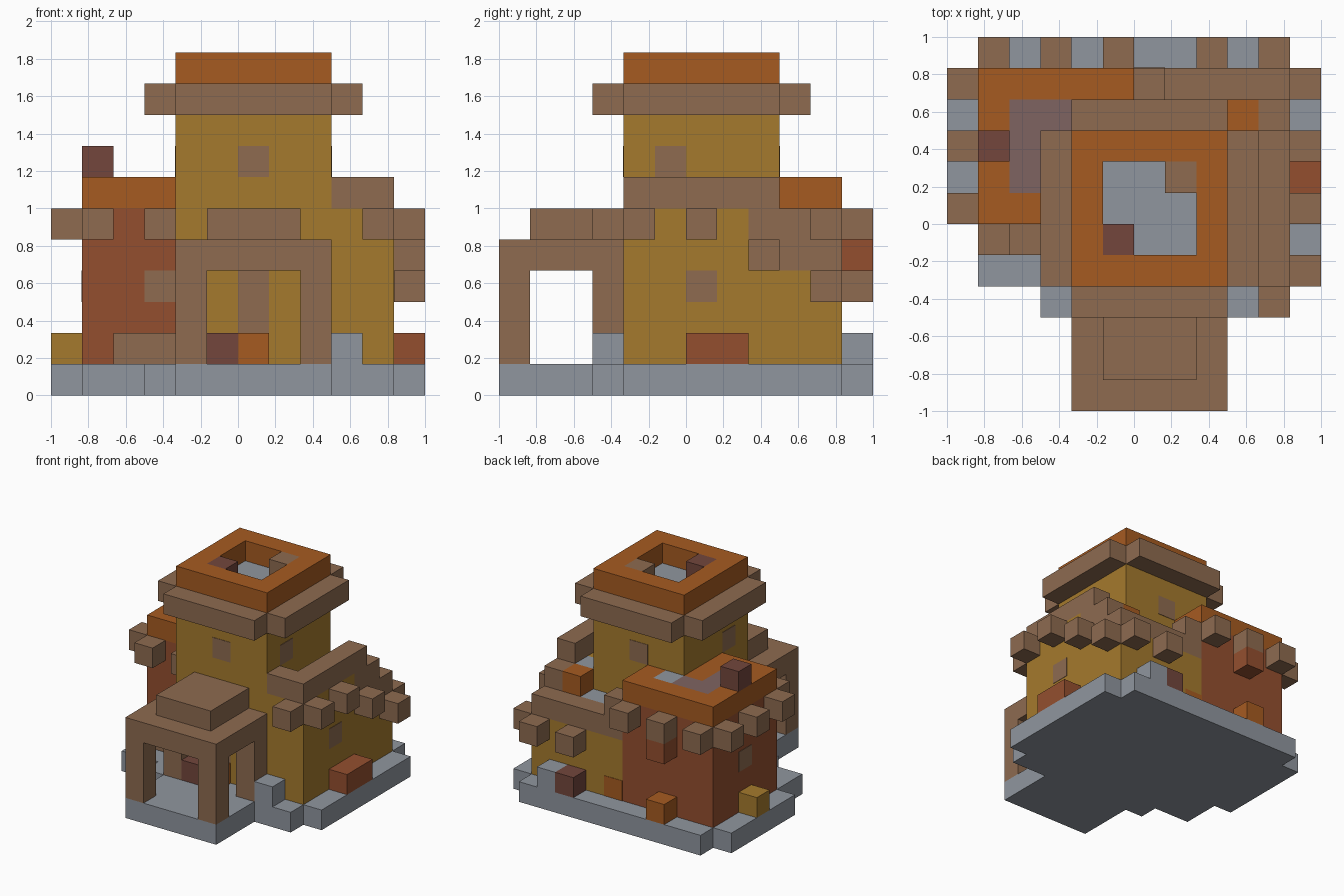
import bpy
import bmesh
from mathutils import Vector

old = bpy.data.objects.get("Cube")
if old:
    bpy.data.objects.remove(old)

U = 1 / 6  # block size


def linear(c):
    c /= 255
    return c / 12.92 if c <= 0.04045 else ((c + 0.055) / 1.055) ** 2.4


def material(name, *rgb):
    m = bpy.data.materials.new(name)
    col = [linear(c) for c in rgb] + [1]
    m.use_nodes = True
    m.diffuse_color = col
    m.node_tree.nodes["Principled BSDF"].inputs["Base Color"].default_value = col
    return m


timber = material("timber brown", 142, 107, 80)
clay = material("orange clay", 166, 91, 33)
ochre = material("ochre plaster", 165, 122, 45)
brick = material("brick red", 148, 79, 47)
stone = material("grey stone", 144, 150, 159)
maroon = material("dark maroon", 115, 70, 60)
mauve = material("mauve tile", 127, 100, 97)


def blocks(name, mat, *boxes):
    """One object from boxes given as (x0, x1, y0, y1, z0, z1) in block units."""
    bm = bmesh.new()
    for x0, x1, y0, y1, z0, z1 in boxes:
        size = Vector((x1 - x0, y1 - y0, z1 - z0)) * U
        mid = Vector((x0 + x1 - 12, y0 + y1 - 12, z0 + z1)) * U / 2
        made = bmesh.ops.create_cube(bm, size=1)["verts"]
        bmesh.ops.scale(bm, vec=size, verts=made)
        bmesh.ops.translate(bm, vec=mid, verts=made)
    mesh = bpy.data.meshes.new(name)
    bm.to_mesh(mesh)
    bm.free()
    mesh.materials.append(mat)
    ob = bpy.data.objects.new(name, mesh)
    bpy.context.scene.collection.objects.link(ob)


def cube(x, y, z):
    return (x, x + 1, y, y + 1, z, z + 1)


def plate(x, y, z, h=1):
    """Thin patch over the block at x, y, z, standing just proud of it."""
    e = 0.02
    return (x - e * (x % 1 == 0), x + 1, y, y + 1, z, z + h)


# Stepped stone foundation
blocks("foundation", stone, (1, 11, 4, 12, 0, 1), (0, 1, 6, 11, 0, 1),
       (11, 12, 4, 11, 0, 1), (3, 11, 3, 4, 0, 1), (4, 9, 0, 3, 0, 1))
blocks("foundation_stones", stone, cube(9, 3, 1), cube(9, 11, 1))

# Central tower with overhanging gallery and hollow crown
blocks("tower", ochre, (4, 9, 4, 9, 1, 9))
blocks("tower_gallery", timber, (4, 9, 3, 4, 9, 10), (4, 9, 9, 10, 9, 10),
       (3, 4, 4, 9, 9, 10), (9, 10, 4, 9, 9, 10))
blocks("tower_roof_floor", stone, (4.1, 8.9, 4.1, 8.9, 9, 10))
blocks("tower_crown", clay, (4, 9, 4, 5, 10, 11), (4, 9, 8, 9, 10, 11),
       (4, 5, 5, 8, 10, 11), (8, 9, 5, 8, 10, 11))
blocks("crown_corner_block", timber, cube(7, 7, 10))
blocks("crown_chimney_block", maroon, cube(5, 5, 10))

# Left wing in brick with clay top
blocks("brick_wing", brick, (1, 4, 6, 11, 1, 6), (4, 6, 9, 11, 1, 6))
blocks("brick_wing_roof", clay, (1, 6, 10, 11, 6, 7), (1, 2, 6, 10, 6, 7),
       (2, 4, 6, 7, 6, 7), (5, 6, 9, 10, 6, 7), (3, 4, 7, 9, 6, 7))
blocks("brick_wing_tiles", mauve, (2, 3, 7, 10, 6, 7), cube(3, 9, 6))
blocks("brick_wing_roof_stone", stone, cube(4, 9, 6))
blocks("chimney", maroon, cube(1, 8, 7))

# Right wing in plaster, with a parapet that steps down to the back
blocks("plaster_wing", ochre, (9, 11, 4, 8, 1, 6), (9, 11, 8, 9, 1, 5),
       (6, 11, 9, 11, 1, 4))
blocks("stepped_parapet", timber, (10, 11, 4, 9, 6, 7), (9, 10, 4, 5, 6, 7),
       (10, 11, 8, 10, 5, 6), (10, 11, 9, 10, 4, 5), (7, 11, 10, 11, 4, 5),
       (6, 7, 10, 11, 4, 6))
blocks("plaster_wing_floor", stone, (6, 10, 9, 10, 4, 5), (9, 10, 8, 9, 5, 6))
blocks("roof_corner_block", clay, cube(9, 9, 5))

# Beam ends around the walls
blocks("beam_ends", timber,
       *[cube(0, y, 5) for y in (6, 8, 10)],
       *[cube(x, 11, 5) for x in (1, 3, 5)],
       *[cube(x, 5, 5) for x in (1, 3)],
       *[cube(11, y, 5) for y in (4, 6)],
       cube(10, 3, 5), cube(11, 8, 4), cube(11, 10, 3),
       cube(8, 11, 3), cube(10, 11, 3))
blocks("beam_bracket", brick, cube(3, 11, 4))

# Front porch on four posts
blocks("porch_posts", timber,
       *[(x, x + 1, y, y + 1, 1, 4) for x in (4, 8) for y in (0, 3)])
blocks("porch_roof", timber, (4, 9, 0, 4, 4, 5), (5, 8, 1, 4, 5, 6))

# Crates and benches at ground level
blocks("front_bench", timber, (2, 4, 5, 6, 1, 2))
blocks("side_bench", brick, (11, 12, 6, 8, 1, 2))
blocks("maroon_crates", maroon, cube(5, 3, 1), cube(8, 11, 1))
blocks("clay_crates", clay, cube(6, 3, 1), cube(3, 11, 1))
blocks("ochre_crate", ochre, cube(0, 8, 1))

# Door and windows as thin plates
T = 0.02
blocks("door", timber, (6, 7, 4 - T, 4, 2, 4))
blocks("windows", timber,
       (6, 7, 4 - T, 4, 7, 8), (6, 7, 9, 9 + T, 7, 8),
       (9, 9 + T, 5, 6, 7, 8), (4 - T, 4, 5, 6, 7, 8),
       (11, 11 + T, 6, 7, 3, 4), (1 - T, 1, 8, 9, 3, 4),
       (3, 4, 6 - T, 6, 3, 4))
blocks("back_wall_patch", clay, (6, 7, 11, 11 + T, 1, 2))
